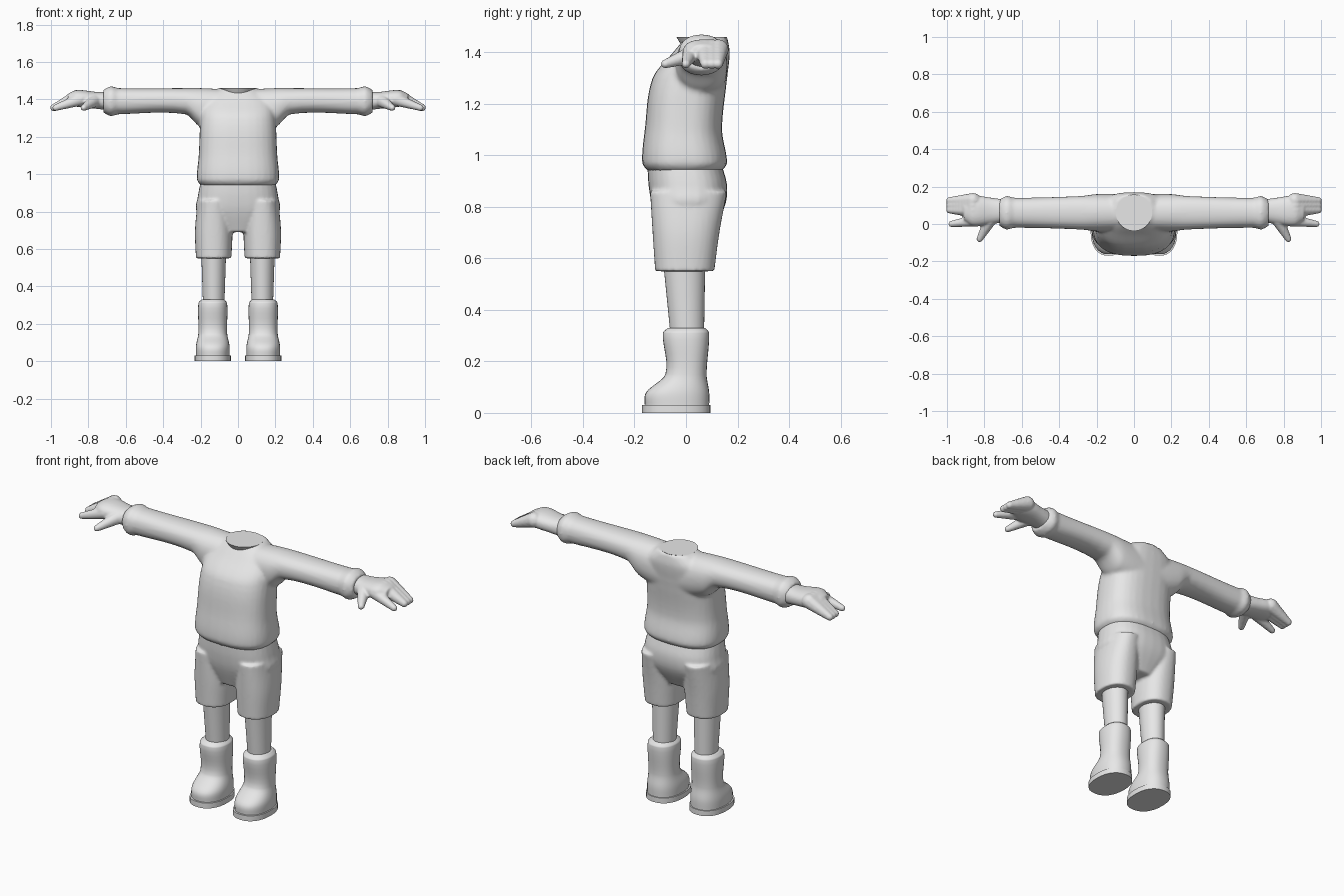
import bpy, bmesh, math
from mathutils import Vector

cube = bpy.data.objects.get("Cube")
if cube:
    bpy.data.objects.remove(cube)

grey = bpy.data.materials.new("plain light grey")
grey.use_nodes = True
grey.diffuse_color = (0.8, 0.8, 0.8, 1)
grey.node_tree.nodes["Principled BSDF"].inputs["Base Color"].default_value = grey.diffuse_color


def flowing(sections, steps=6):
    """Fill in a smooth curve between a few given sections."""
    points = [Vector(section) for section in sections]
    last = len(points) - 1

    def slope(index):
        before, after = points[max(index - 1, 0)], points[min(index + 1, last)]
        return (after - before) / (after[0] - before[0])

    filled = []
    for index in range(last):
        start, end = points[index], points[index + 1]
        length = end[0] - start[0]
        for step in range(steps):
            t = step / steps
            ease = t * t * (3 - 2 * t)
            leave = t * (1 - t) ** 2 * length
            arrive = t * t * (t - 1) * length
            filled.append(start.lerp(end, ease) + slope(index) * leave + slope(index + 1) * arrive)
    return filled + [points[last]]


def rounded(angle, power):
    """Point on a unit circle, squared off as power rises above two."""
    return [math.copysign(abs(value) ** (2 / power), value)
            for value in (math.cos(angle), math.sin(angle))]


def loft(bm, axis, middle, sections, side=1, power=2.3, segments=32):
    """Closed skin through sections of (position, half width, low, high).
    Along z the width runs in x and low/high in y; along x, in y and z."""
    rings = []
    for position, half, low, high in flowing(sections):
        ring = []
        for segment in range(segments):
            u, v = rounded(math.tau * segment / segments, power)
            across = middle + u * half
            along = (low + high) / 2 + v * (high - low) / 2
            point = Vector((across, along, position) if axis == "z" else (position, across, along))
            point.x *= side
            ring.append(bm.verts.new(point))
        rings.append(ring)
    for lower, upper in zip(rings, rings[1:]):
        for here in range(segments):
            beyond = (here + 1) % segments
            bm.faces.new((lower[here], lower[beyond], upper[beyond], upper[here]))
    bm.faces.new(rings[0])
    bm.faces.new(rings[-1])


def finger(bm, side, start, end, thick, thin, steps=12):
    """Tapered digit made of overlapping balls, fused later."""
    for step in range(steps + 1):
        t = step / steps
        centre = Vector(start).lerp(Vector(end), t)
        centre.x *= side
        ball = bmesh.ops.create_icosphere(bm, subdivisions=2, radius=thick + (thin - thick) * t)
        bmesh.ops.translate(bm, verts=ball["verts"], vec=centre)


def finish(name, bm, voxel=None, smoothing=4, angle=50):
    """Turn the skin into an object, fusing overlapping pieces if asked."""
    bmesh.ops.recalc_face_normals(bm, faces=bm.faces)
    mesh = bpy.data.meshes.new(name)
    bm.to_mesh(mesh)
    bm.free()
    mesh.materials.append(grey)
    part = bpy.data.objects.new(name, mesh)
    bpy.context.collection.objects.link(part)
    if voxel:
        fuse = part.modifiers.new("fuse", "REMESH")
        fuse.mode = "VOXEL"
        fuse.voxel_size = voxel
        fuse.use_smooth_shade = True
        soften = part.modifiers.new("soften", "SMOOTH")
        soften.factor = 0.5
        soften.iterations = smoothing
    else:
        bpy.ops.object.select_all(action="DESELECT")
        part.select_set(True)
        bpy.context.view_layer.objects.active = part
        bpy.ops.object.shade_smooth_by_angle(angle=math.radians(angle))


# Shirt: body and both sleeves fused into one skin
shirt = bmesh.new()
loft(shirt, "z", 0, [
    (0.94, 0.2, -0.15, 0.14), (0.97, 0.22, -0.17, 0.16), (1.1, 0.21, -0.16, 0.14),
    (1.3, 0.2, -0.13, 0.16), (1.4, 0.18, -0.05, 0.17), (1.46, 0.1, 0, 0.16)], power=2.6)
for side in (1, -1):
    loft(shirt, "x", 0.06, [
        (0, 0.1, 1.2, 1.45), (0.2, 0.1, 1.25, 1.46), (0.28, 0.09, 1.32, 1.46),
        (0.64, 0.08, 1.32, 1.46), (0.68, 0.09, 1.31, 1.47), (0.72, 0.07, 1.33, 1.45)], side)
finish("shirt", shirt, voxel=0.01)

# Neck opening: a shallow flared disc
neck = bmesh.new()
disc = bmesh.ops.create_cone(neck, cap_ends=True, segments=48, radius1=0.08, radius2=0.097, depth=0.03)
bmesh.ops.translate(neck, verts=disc["verts"], vec=(0, 0.06, 1.445))
finish("neck_opening", neck)

# Shorts: seat and both trouser legs fused
shorts = bmesh.new()
loft(shorts, "z", 0, [
    (0.69, 0.1, -0.09, 0.09), (0.8, 0.22, -0.13, 0.15),
    (0.88, 0.215, -0.145, 0.16), (0.96, 0.2, -0.15, 0.14)], power=2.5)
for side in (1, -1):
    loft(shorts, "z", 0.13, [
        (0.55, 0.095, -0.12, 0.11), (0.7, 0.1, -0.13, 0.13), (0.86, 0.085, -0.14, 0.16)], side)
finish("shorts", shorts, voxel=0.0085)

for side, label in ((1, "left"), (-1, "right")):
    # Bare leg between shorts and boot
    leg = bmesh.new()
    loft(leg, "z", 0.13, [(0.3, 0.057, -0.06, 0.07), (0.6, 0.067, -0.09, 0.075)], side, power=2)
    finish(label + "_leg", leg)

    # Boot with rolled top and rounded toe
    boot = bmesh.new()
    loft(boot, "z", 0.135, [
        (0.02, 0.09, -0.16, 0.09), (0.08, 0.09, -0.155, 0.09), (0.15, 0.077, -0.08, 0.08),
        (0.31, 0.077, -0.09, 0.09), (0.33, 0.06, -0.07, 0.075)], side)
    finish(label + "_boot", boot, angle=70)

    # Flat sole, a little wider than the boot
    sole = bmesh.new()
    loft(sole, "z", 0.135, [(0, 0.097, -0.17, 0.095), (0.03, 0.097, -0.17, 0.095)], side)
    finish(label + "_sole", sole)

    # Hand: palm, three joined fingers, a forefinger and a thumb
    hand = bmesh.new()
    loft(hand, "x", 0.07, [
        (0.69, 0.06, 1.34, 1.44), (0.76, 0.07, 1.35, 1.44),
        (0.86, 0.08, 1.36, 1.45), (0.91, 0.05, 1.37, 1.43)], side)
    for y in (0.075, 0.1, 0.125):
        finger(hand, side, (0.86, y, 1.41), (0.985, y, 1.355), 0.042, 0.02)
    finger(hand, side, (0.84, 0.02, 1.4), (0.975, 0, 1.355), 0.035, 0.018)
    finger(hand, side, (0.77, 0.02, 1.39), (0.825, -0.08, 1.355), 0.035, 0.018)
    finish(label + "_hand", hand, voxel=0.006)
